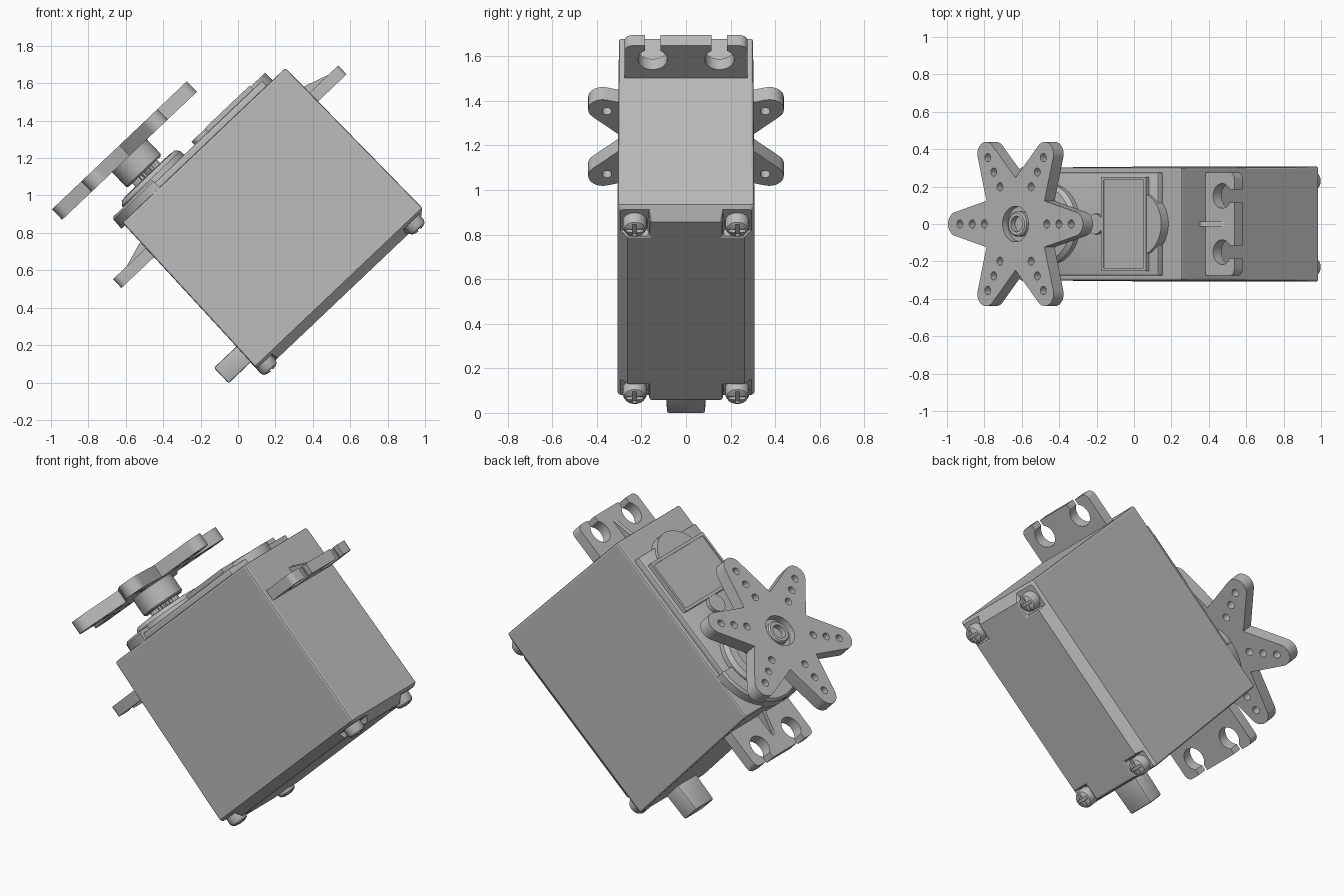
import bpy, bmesh
from math import sin, cos, pi, radians, asin
from mathutils import Matrix

if "Cube" in bpy.data.objects:
    bpy.data.objects.remove(bpy.data.objects["Cube"], do_unlink=True)

# Everything is built upright, then leaned over by this matrix
TILT = Matrix.Translation((0.1755, 0, 0.891)) @ Matrix.Rotation(radians(-43.5), 4, 'Y')
SHAFT = -0.327   # position of the output shaft along the body

grey = bpy.data.materials.new("plain grey")
grey.use_nodes = True
grey.diffuse_color = (0.5, 0.5, 0.5, 1)
grey.node_tree.nodes["Principled BSDF"].inputs["Base Color"].default_value = (0.5, 0.5, 0.5, 1)


def circle(r, n=32, x=0, y=0, start=0, sweep=2 * pi):
    return [(x + r * cos(start + sweep * i / n), y + r * sin(start + sweep * i / n)) for i in range(n)]


def rect(x0, x1, y0, y1):
    return [(x0, y0), (x1, y0), (x1, y1), (x0, y1)]


def loft(bm, rings):
    """Closed solid through rings given as (outline, height)."""
    loops = [[bm.verts.new((x, y, z)) for x, y in pts] for pts, z in rings]
    n = len(loops[0])
    for a, b in zip(loops, loops[1:]):
        for i in range(n):
            bm.faces.new((a[i], a[(i + 1) % n], b[(i + 1) % n], b[i]))
    bm.faces.new(loops[0][::-1])
    bm.faces.new(loops[-1])


def add(name, solids, cuts=(), bevel=0, smooth=True):
    """Object from lofted solids, with optional cut solids and edge bevel."""
    def make(label, parts):
        bm = bmesh.new()
        for rings in parts:
            loft(bm, rings)
        bmesh.ops.recalc_face_normals(bm, faces=bm.faces)
        me = bpy.data.meshes.new(label)
        bm.to_mesh(me)
        bm.free()
        me.materials.append(grey)
        ob = bpy.data.objects.new(label, me)
        bpy.context.collection.objects.link(ob)
        ob.matrix_world = TILT
        return ob

    ob = make(name, solids)
    bpy.ops.object.select_all(action='DESELECT')
    ob.select_set(True)
    bpy.context.view_layer.objects.active = ob
    if cuts:
        cutter = make(name + " cutter", cuts)
        cutter.hide_render = True
        mod = ob.modifiers.new("cut", 'BOOLEAN')
        mod.object, mod.operation, mod.solver = cutter, 'DIFFERENCE', 'EXACT'
        bpy.ops.object.modifier_apply(modifier="cut")
        bpy.data.objects.remove(cutter, do_unlink=True)
    if bevel:
        mod = ob.modifiers.new("bevel", 'BEVEL')
        mod.width, mod.segments, mod.limit_method = bevel, 2, 'ANGLE'
        mod.angle_limit = radians(60)
        bpy.ops.object.modifier_apply(modifier="bevel")
    if smooth:
        bpy.ops.object.shade_smooth_by_angle(angle=radians(35))
    return ob


def prism(pts, z0, z1):
    return [(pts, z0), (pts, z1)]


def lathe(profile, x=0, y=0, n=48):
    return [(circle(r, n, x, y), z) for r, z in profile]


def box(hx, hy):
    return rect(-hx, hx, -hy, hy)


# Screw centres: (x, y, side in x, side in y)
SCREWS = [(sx * 0.545 - 0.02, sy * 0.23, sx, sy) for sx in (-1, 1) for sy in (-1, 1)]

# Case: slight draft, chamfered underside, pockets for the corner screws
pockets = [prism(rect(*sorted((x - sx * 0.06, x + sx * 0.2)), *sorted((sy * 0.165, sy * 0.4))), -0.7, -0.54)
           for x, y, sx, sy in SCREWS]
add("case", [[(rect(-0.606, 0.557, -0.262, 0.262), -0.577), (box(0.617, 0.307), -0.525),
              (box(0.601, 0.301), 0.52)]], pockets, bevel=0.01, smooth=False)

# Corner screws with cross slots
a, b = 0.009, 0.038
cross = [(a, a), (a, b), (-a, b), (-a, a), (-b, a), (-b, -a), (-a, -a), (-a, -b), (a, -b), (a, -a), (b, -a), (b, a)]
for i, (x, y, sx, sy) in enumerate(SCREWS):
    add(f"corner_screw_{i + 1}",
        [lathe([(0.054, -0.5), (0.054, -0.577), (0.047, -0.592), (0.03, -0.6), (0.012, -0.603)], x, y, 32)],
        [prism([(x + p, y + q) for p, q in cross], -0.65, -0.584)])

# Top deck rounded at the shaft end, gear cover disc, link and label box
deck = circle(0.275, 24, SHAFT, 0, pi / 2, pi * 24 / 23) + [(0.463, -0.275), (0.463, 0.275)]
add("top_deck", [prism(deck, 0.5, 0.556)], bevel=0.006)
add("gear_cover_disc", [lathe([(0.17, 0.5), (0.17, 0.576)], 0.335)])
add("small_boss", [lathe([(0.055, 0.5), (0.055, 0.58)], 0.02, n=32)])
add("label_box", [prism(rect(0.067, 0.398, -0.25, 0.25), 0.5, 0.583)],
    [prism(rect(0.085, 0.38, -0.235, 0.235), 0.577, 0.62)])

# Half-round bearing boss, collar and toothed shaft
half_round = [(circle(r, 32, SHAFT, 0, pi / 2, pi * 32 / 31), z) for r, z in ((0.3, 0.5), (0.297, 0.565), (0.285, 0.577))]
add("bearing_boss", [half_round])
add("shaft_collar", [lathe([(0.215, 0.5), (0.215, 0.585), (0.195, 0.608), (0.15, 0.612), (0.145, 0.6)], SHAFT)])
teeth = [(SHAFT + (0.092 - 0.012 * (i % 2)) * cos(pi * i / 25), (0.092 - 0.012 * (i % 2)) * sin(pi * i / 25))
         for i in range(50)]
add("toothed_shaft", [prism(teeth, 0.58, 0.66)], smooth=False)

# Six-armed horn with its hub, holes and centre recess
star = []
for k in range(6):
    ang = k * pi / 3
    tip = circle(0.065, 12, 0.432, 0, radians(-76), radians(152) * 12 / 11)
    valley = [(0.247 * cos(pi / 6), 0.247 * sin(pi / 6))]
    for x, y in tip + valley:
        star.append((SHAFT + x * cos(ang) - y * sin(ang), x * sin(ang) + y * cos(ang)))
holes = [prism(circle(0.022, 16, SHAFT + r * cos(k * pi / 3), r * sin(k * pi / 3)), 0.7, 0.9)
         for k in range(6) for r in (0.23, 0.32, 0.41)]
add("horn", [prism(star, 0.753, 0.831)], holes + [prism(circle(0.095, 40, SHAFT), 0.79, 0.9)])
add("horn_hub", [lathe([(0.118, 0.636), (0.128, 0.646), (0.128, 0.756)], SHAFT)])
add("horn_screw", [lathe([(0.068, 0.77), (0.068, 0.815), (0.06, 0.823)], SHAFT)],
    [prism(circle(0.042, 24, SHAFT), 0.785, 0.9)])

# Mounting tabs with keyhole slots and a tapered rib
for name, s, end in (("right", 1, 0.815), ("left", -1, 0.845)):
    gap = asin(0.035 / 0.066)
    keyhole = circle(0.066, 24, end - 0.09, 0.15, gap, (2 * pi - 2 * gap) * 24 / 23)
    corner = circle(0.035, 6, end - 0.035, 0.241, pi / 2, -pi / 2 * 6 / 5)
    half = [(0.57, 0.276)] + corner + [(end, 0.185)] + keyhole + [(end, 0.115)]
    outline = half + [(x, -y) for x, y in half[::-1]]
    tab = prism([(s * x, y) for x, y in outline], 0.27, 0.335)
    rib = [(rect(*sorted((s * 0.57, s * 0.79)), -0.014, 0.014), 0.32),
           (rect(*sorted((s * 0.57, s * 0.61)), -0.014, 0.014), 0.378)]
    add(name + "_mounting_tab", [tab])
    add(name + "_tab_rib", [rib], smooth=False)

# Tapered cable boot
boot = add("cable_boot", [prism(rect(-0.78, -0.58, -0.092, 0.092), -0.494, -0.38)], bevel=0.01)
for v in boot.data.vertices:
    if v.co.x < -0.7:
        v.co.y *= 0.93
